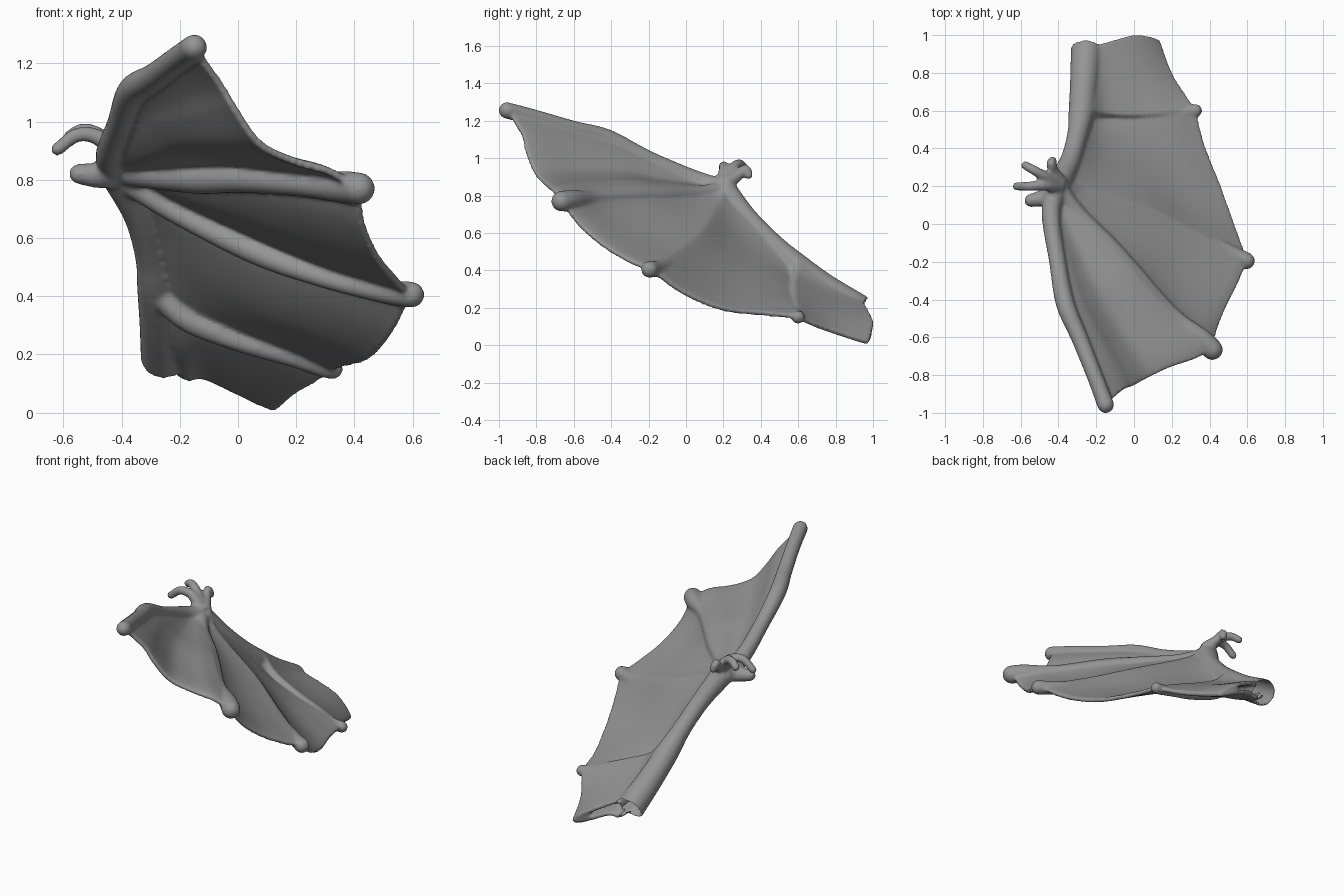
import bpy, bmesh, math
from mathutils import Vector

if "Cube" in bpy.data.objects:
    bpy.data.objects.remove(bpy.data.objects["Cube"])

N = 28  # samples along every rib and edge


def spline(pts, n=N):
    """Catmull-Rom samples through points of any dimension (evenly by length)."""
    P = [Vector(p) for p in pts]
    P = [2 * P[0] - P[1]] + P + [2 * P[-1] - P[-2]]
    fine = []
    for i in range(1, len(P) - 2):
        a, b, c, d = P[i - 1:i + 3]
        for k in range(20):
            t = k / 20
            fine.append(0.5 * (2 * b + (c - a) * t + (2 * a - 5 * b + 4 * c - d) * t * t
                               + (3 * b - a - 3 * c + d) * t ** 3))
    fine.append(P[-2])
    dist = [0]
    for a, b in zip(fine, fine[1:]):
        dist.append(dist[-1] + (b - a).length)
    out, j = [], 0
    for i in range(n + 1):
        s = dist[-1] * i / n
        while j < len(fine) - 2 and dist[j + 1] < s:
            j += 1
        f = (s - dist[j]) / max(dist[j + 1] - dist[j], 1e-9)
        out.append(fine[j].lerp(fine[j + 1], min(f, 1)))
    return out


def finish(bm, name):
    bmesh.ops.recalc_face_normals(bm, faces=bm.faces)
    me = bpy.data.meshes.new(name)
    bm.to_mesh(me)
    bm.free()
    ob = bpy.data.objects.new(name, me)
    bpy.context.collection.objects.link(ob)
    return ob


def limb(name, pts, flat_end=False, sides=16, n=N):
    """Tapered tube through (x, y, z, radius) points with a rounded tip."""
    S = spline(pts, n)
    rings = [(p.to_3d(), p[3]) for p in S]
    end, r = rings[-1]
    d = (end - rings[-2][0]).normalized()
    if not flat_end:
        for k in range(1, 6):
            a = k / 5.3 * math.pi / 2
            rings.append((end + d * r * math.sin(a), r * math.cos(a)))
    bm = bmesh.new()
    loops, u = [], Vector((0.3, 0.2, 1))
    for i, (c, r) in enumerate(rings):
        t = (rings[min(i + 1, len(rings) - 1)][0] - rings[max(i - 1, 0)][0]).normalized()
        u = (u - t * u.dot(t)).normalized()
        v = t.cross(u)
        loops.append([bm.verts.new(c + r * (u * math.cos(q) + v * math.sin(q)))
                      for q in (2 * math.pi * k / sides for k in range(sides))])
    for A, B in zip(loops, loops[1:]):
        for k in range(sides):
            m = (k + 1) % sides
            bm.faces.new((A[k], A[m], B[m], B[k]))
    bm.faces.new(loops[0])
    bm.faces.new(loops[-1])
    return finish(bm, name)


def coons(bm, c0, c1, d0, d1, bulge):
    """Skin panel between ribs c0, c1 and edges d0 (starts), d1 (ends)."""
    g = []
    for j in range(N + 1):
        v, row = j / N, []
        for i in range(N + 1):
            u = i / N
            p = (c0[i] * (1 - v) + c1[i] * v + d0[j] * (1 - u) + d1[j] * u
                 - (c0[0] * (1 - u) * (1 - v) + c0[N] * u * (1 - v)
                    + c1[0] * (1 - u) * v + c1[N] * u * v))
            s = math.sin(math.pi * v) * math.sin(math.pi * u)
            row.append(bm.verts.new(p + Vector((0.2, 0.5, 0.8)) * bulge * s))
        g.append(row)
    for j in range(N):
        for i in range(N):
            bm.faces.new((g[j][i], g[j][i + 1], g[j + 1][i + 1], g[j + 1][i]))


# Bones: x, y, z, radius
lead = [(-.41, .2, .83, .06), (-.44, .05, .885, .05), (-.405, -.2, .995, .045),
        (-.365, -.42, 1.105, .05), (-.29, -.6, 1.155, .045), (-.21, -.8, 1.215, .043),
        (-.15, -.957, 1.255, .045)]
finger2 = [(-.41, .2, .83, .05), (-.3, .06, .81, .042), (-.13, -.12, .80, .05),
           (.0, -.26, .80, .046), (.2, -.48, .785, .042), (.36, -.61, .775, .055),
           (.415, -.665, .77, .056)]
finger3 = [(-.41, .2, .82, .05), (-.22, .155, .69, .038), (.06, .08, .55, .042),
           (.3, -.04, .46, .034), (.5, -.145, .415, .04), (.595, -.195, .405, .046)]
forearm = [(-.41, .2, .83, .07), (-.34, .33, .68, .055), (-.3, .47, .54, .055),
           (-.28, .58, .435, .068)]
upper = [(-.28, .58, .435, .068), (-.265, .74, .31, .075), (-.25, .93, .185, .085)]
strut = [(-.28, .58, .435, .05), (-.18, .565, .325, .044), (0, .56, .245, .036),
         (.18, .575, .19, .032), (.29, .595, .155, .034), (.325, .6, .15, .036)]

parts = [limb("leading_finger", lead), limb("second_finger", finger2),
         limb("third_finger", finger3), limb("side_strut", strut),
         limb("arm", forearm + upper[1:], flat_end=True)]

# Wrist claws
claws = [
    [(-.4, .2, .86, .045), (-.47, .205, .94, .03), (-.55, .2, .955, .026), (-.62, .2, .905, .024)],
    [(-.4, .2, .86, .045), (-.47, .25, .945, .03), (-.53, .285, .97, .026), (-.575, .31, .95, .024)],
    [(-.39, .21, .86, .045), (-.425, .28, .91, .03), (-.44, .32, .945, .026), (-.43, .335, .91, .024)],
    [(-.4, .19, .82, .05), (-.48, .14, .815, .045), (-.545, .125, .82, .036)],
]
for i, c in enumerate(claws):
    parts.append(limb("claw_%d" % (i + 1), c, sides=12, n=14))


# Wing membrane, draped over the tops of the bones
def rib(pts, lift):
    S = [p.to_3d() for p in spline(pts)]
    return [p + Vector((0, 0, lift * math.sin(math.pi * i / N) ** .6 if 0 < i < N else 0))
            for i, p in enumerate(S)]


R1, R2, R3 = rib(lead, .01), rib(finger2, .045), rib(finger3, .05)
RF, RU, RS = rib(forearm, .025), rib(upper, -.02), rib(strut, .035)


def edge(a, mids, b):
    return spline([a] + [Vector(m) for m in mids] + [b])


E12 = edge(R1[N], [(-.06, -.88, 1.13), (.0, -.855, 1.03), (.08, -.81, .92), (.2, -.755, .86),
                   (.32, -.715, .825)], R2[N])
E23 = edge(R2[N], [(.43, -.58, .65), (.48, -.45, .535), (.55, -.31, .45)], R3[N])
E34 = edge(R3[N], [(.53, -.01, .275), (.455, .2, .19), (.37, .42, .165)], RS[N])
E45 = edge(RS[N], [(.27, .68, .11), (.2, .79, .07)], Vector((.13, .97, .01)))
ROOT = edge(RU[N], [(-.18, .95, .12), (-.12, .965, .125), (0, .99, .07), (.08, .985, .03)], E45[N])
# Upper sheet of the root sleeve
RT = [p + Vector((.03, .01, .055)) for p in RU]
RT[0] = RU[0]
ROOT_TOP = edge(RT[N], [(-.1, .975, .18), (0, 1, .12), (.08, .99, .06)], E45[N])


def point(p):
    return [p.copy() for _ in range(N + 1)]


bm = bmesh.new()
coons(bm, R1, R2, point(R1[0]), E12, -.01)
coons(bm, R2, R3, point(R2[0]), E23, -.01)
coons(bm, R3, RS, RF, E34, -.015)
coons(bm, RS, ROOT, RU, E45, -.01)
bmesh.ops.remove_doubles(bm, verts=bm.verts, dist=0.0005)
skin = finish(bm, "wing")
bm = bmesh.new()
coons(bm, RS, ROOT_TOP, RT, E45, .005)
sleeve = finish(bm, "root_sleeve")
for o in (skin, sleeve):
    mod = o.modifiers.new("thickness", 'SOLIDIFY')
    mod.thickness = 0.026
    mod.offset = 0
    bpy.context.view_layer.objects.active = o
    bpy.ops.object.modifier_apply(modifier="thickness")

# Fuse skin and bones into one organic surface
bpy.ops.object.select_all(action='DESELECT')
for o in parts + [sleeve, skin]:
    o.select_set(True)
bpy.context.view_layer.objects.active = skin
bpy.ops.object.join()
mod = skin.modifiers.new("fuse", 'REMESH')
mod.mode = 'VOXEL'
mod.voxel_size = 0.009
mod = skin.modifiers.new("soften", 'SMOOTH')
mod.factor = 0.5
mod.iterations = 10
for name in ("fuse", "soften"):
    bpy.ops.object.modifier_apply(modifier=name)
bpy.ops.object.shade_smooth()

# Open end of the arm at the root
bm = bmesh.new()
bm.from_mesh(skin.data)
axis, end = (RU[N] - RU[N - 1]).normalized(), Vector(upper[-1][:3])
cap = [f for f in bm.faces if (f.calc_center_median() - end).length < .09
       and f.normal.dot(axis) > .8]
bmesh.ops.delete(bm, geom=cap, context='FACES')
bm.to_mesh(skin.data)
bm.free()

# Dark hide
hide = bpy.data.materials.new("hide")
hide.diffuse_color = (.3, .3, .3, 1)
hide.use_nodes = True
hide.node_tree.nodes["Principled BSDF"].inputs["Base Color"].default_value = hide.diffuse_color
skin.data.materials.clear()
skin.data.materials.append(hide)
